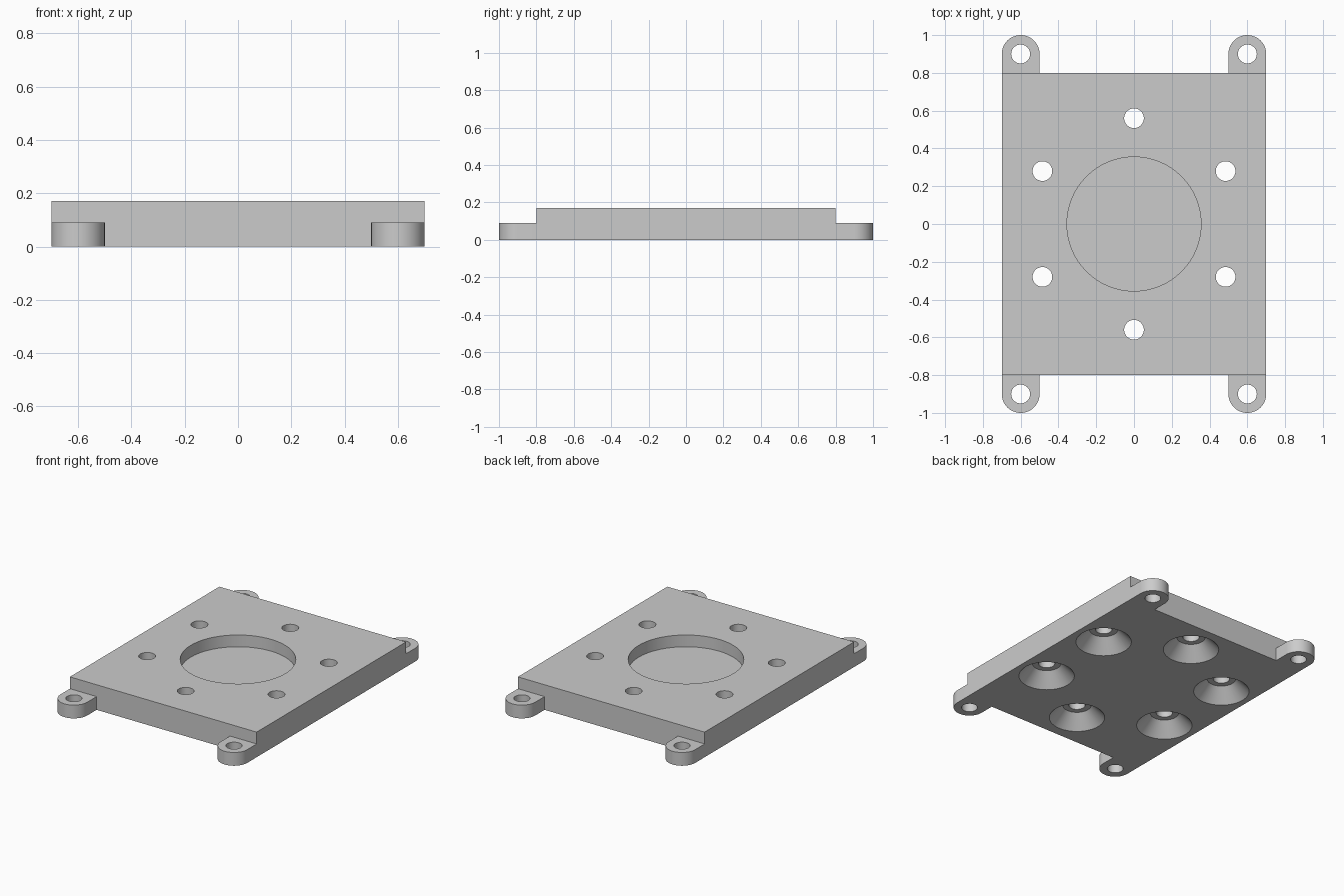
import bpy
import bmesh
from math import cos, sin, pi, radians

old = bpy.data.objects.get("Cube")
if old:
    bpy.data.objects.remove(old, do_unlink=True)

# Main dimensions
HALF_X, HALF_Y = 0.70, 0.80
TOP, STEP = 0.17, 0.09
TAB_X, TAB_Y, TAB_R = 0.60, 0.90, 0.10
SEGMENTS = 64

# Single grey material
grey = bpy.data.materials.new("plain grey")
grey.use_nodes = True
colour = (0.60, 0.60, 0.60, 1)
grey.diffuse_color = colour
grey.node_tree.nodes["Principled BSDF"].inputs["Base Color"].default_value = colour


def finish(name, bm):
    bmesh.ops.recalc_face_normals(bm, faces=bm.faces)
    mesh = bpy.data.meshes.new(name)
    bm.to_mesh(mesh)
    bm.free()
    mesh.materials.append(grey)
    obj = bpy.data.objects.new(name, mesh)
    bpy.context.collection.objects.link(obj)
    return obj


def prism(name, outline, z0, z1):
    """Extrude a closed xy outline between two heights."""
    bm = bmesh.new()
    face = bm.faces.new([bm.verts.new((x, y, z0)) for x, y in outline])
    top = bmesh.ops.extrude_face_region(bm, geom=[face])["geom"]
    bmesh.ops.translate(bm, vec=(0, 0, z1 - z0),
                        verts=[v for v in top if isinstance(v, bmesh.types.BMVert)])
    return finish(name, bm)


def turned(name, x, y, profile):
    """Stack rings of (radius, height) into a closed round solid."""
    bm = bmesh.new()
    rings = [[bm.verts.new((x + r * cos(2 * pi * i / SEGMENTS),
                            y + r * sin(2 * pi * i / SEGMENTS), z))
              for i in range(SEGMENTS)] for r, z in profile]
    bm.faces.new(rings[0])
    bm.faces.new(rings[-1])
    for a, b in zip(rings, rings[1:]):
        for i in range(SEGMENTS):
            j = (i + 1) % SEGMENTS
            bm.faces.new((a[i], a[j], b[j], b[i]))
    return finish(name, bm)


def combine(body, tool, operation):
    """Apply a boolean and discard the tool object."""
    tool.hide_render = True
    mod = body.modifiers.new(operation.lower(), "BOOLEAN")
    mod.operation, mod.object, mod.solver = operation, tool, "EXACT"
    bpy.context.view_layer.objects.active = body
    bpy.ops.object.modifier_apply(modifier=mod.name)
    bpy.data.objects.remove(tool, do_unlink=True)


# Thick rectangular plate
plate = prism("mounting_plate",
              [(-HALF_X, -HALF_Y), (HALF_X, -HALF_Y), (HALF_X, HALF_Y), (-HALF_X, HALF_Y)],
              0, TOP)

# Rounded corner tabs with screw holes
for sx in (-1, 1):
    for sy in (-1, 1):
        arc = [(sx * TAB_X + TAB_R * cos(pi * i / 32),
                sy * (TAB_Y + TAB_R * sin(pi * i / 32))) for i in range(33)]
        root = [(sx * TAB_X - TAB_R, sy * HALF_Y), (sx * TAB_X + TAB_R, sy * HALF_Y)]
        combine(plate, prism("corner_tab", arc + root, 0, STEP), "UNION")
        combine(plate, turned("tab_hole", sx * TAB_X, sy * TAB_Y,
                              [(0.05, -0.1), (0.05, 0.3)]), "DIFFERENCE")

# Shallow round recess in the top
combine(plate, turned("recess", 0, 0, [(0.355, STEP), (0.355, 0.3)]), "DIFFERENCE")

# Ring of six holes, each with a stepped conical sink underneath
for k in range(6):
    a = radians(90 + 60 * k)
    sink = [(0.175, -0.05), (0.175, 0), (0.09, STEP), (0.052, STEP), (0.052, 0.3)]
    combine(plate, turned("bolt_hole", 0.56 * cos(a), 0.56 * sin(a), sink), "DIFFERENCE")

# Smooth round walls, crisp edges
bpy.ops.object.select_all(action="DESELECT")
plate.select_set(True)
bpy.context.view_layer.objects.active = plate
bpy.ops.object.shade_smooth_by_angle(angle=radians(30))
